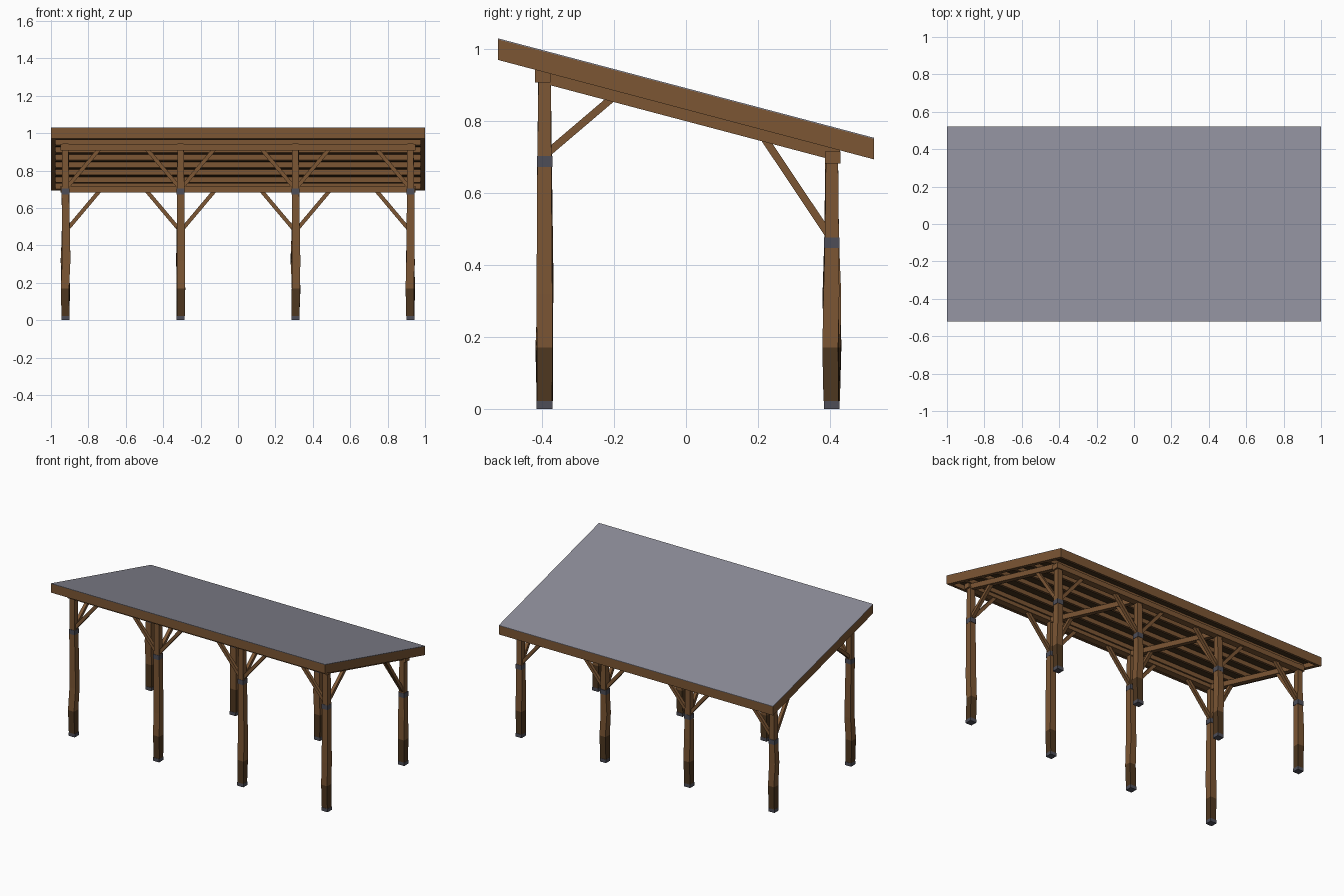
import bpy, bmesh, math, random
from mathutils import Vector

if "Cube" in bpy.data.objects:
    bpy.data.objects.remove(bpy.data.objects["Cube"])

random.seed(4)


def material(name, rgb):
    m = bpy.data.materials.new(name)
    m.diffuse_color = (*rgb, 1)
    m.use_nodes = True
    m.node_tree.nodes["Principled BSDF"].inputs["Base Color"].default_value = m.diffuse_color
    return m


WOOD = material("warm wood", (0.20, 0.093, 0.034))
DARK = material("dark wood", (0.076, 0.038, 0.014))
METAL = material("dark metal", (0.075, 0.075, 0.095))
ROOF = material("grey roofing", (0.26, 0.26, 0.31))

POST_X = (-0.922, -0.307, 0.307, 0.922)
Y0, Y1 = -0.522, 0.522


def top(y):
    """Height of the sloping roof surface."""
    return 1.03 - 0.2645 * (y - Y0)


def add_object(name, bm, *mats):
    bmesh.ops.recalc_face_normals(bm, faces=bm.faces)
    me = bpy.data.meshes.new(name)
    bm.to_mesh(me)
    bm.free()
    for m in mats:
        me.materials.append(m)
    ob = bpy.data.objects.new(name, me)
    bpy.context.collection.objects.link(ob)
    return ob


def loft(bm, rings):
    """Skin a list of rings of points, with end caps."""
    vs = [[bm.verts.new(p) for p in r] for r in rings]
    n = len(vs[0])
    bm.faces.new(vs[0])
    bm.faces.new(vs[-1])
    for a, b in zip(vs, vs[1:]):
        for i in range(n):
            bm.faces.new((a[i], a[(i + 1) % n], b[(i + 1) % n], b[i]))


def square(x, y, z, w, turn=0.0):
    out = []
    for k in range(4):
        a = turn + math.pi / 4 + k * math.pi / 2
        out.append((x + w * 0.7071 * math.cos(a), y + w * 0.7071 * math.sin(a), z))
    return out


def box(name, x0, x1, y0, y1, z0, z1, mat):
    bm = bmesh.new()
    loft(bm, [[(x0, y0, z), (x1, y0, z), (x1, y1, z), (x0, y1, z)] for z in (z0, z1)])
    return add_object(name, bm, mat)


def sloped(name, x0, x1, y0, y1, low, high, mat):
    """Plumb-cut board following the roof slope; low/high are depths below it."""
    bm = bmesh.new()
    loft(bm, [[(x0, y, top(y) - low), (x1, y, top(y) - low),
               (x1, y, top(y) - high), (x0, y, top(y) - high)] for y in (y0, y1)])
    return add_object(name, bm, mat)


def brace(name, a, b, w):
    a, b = Vector(a), Vector(b)
    d = (b - a).normalized()
    s = d.cross(Vector((0, 0, 1))).normalized()
    u = s.cross(d)
    h = w / 2
    bm = bmesh.new()
    loft(bm, [[p + s * i * h + u * j * h for i, j in ((-1, -1), (1, -1), (1, 1), (-1, 1))]
              for p in (a, b)])
    return add_object(name, bm, WOOD)


def post(name, x, y, height, band):
    # Slightly crooked, tapering timber, dark at the foot
    levels = [0.022, 0.17, 0.32, band, height]
    widths = [0.042, 0.044, 0.044, 0.039, 0.034]
    rings = []
    for i, (z, w) in enumerate(zip(levels, widths)):
        j = 0.004 if 0 < i < 3 else 0.001
        rings.append(square(x + random.uniform(-j, j), y + random.uniform(-j, j), z, w,
                            random.uniform(-0.06, 0.06)))
    bm = bmesh.new()
    loft(bm, rings)
    ob = add_object(name, bm, WOOD, DARK)
    for f in ob.data.polygons:
        f.material_index = 1 if f.center.z < 0.17 else 0
    # Metal foot and strap
    for part, z0, z1, w in (("foot", 0, 0.022, 0.044), ("strap", band - 0.015, band + 0.015, 0.043)):
        bm = bmesh.new()
        loft(bm, [square(x, y, z0, w), square(x, y, z1, w)])
        add_object(name + "_" + part, bm, METAL)


# Roof covering, dark decking beneath it, and fascia boards all round
sloped("roof_sheet", -1, 1, Y0, Y1, 0.003, 0, ROOF)
sloped("roof_deck", -0.98, 0.98, Y0 + 0.02, Y1 - 0.02, 0.03, 0.003, DARK)
sloped("front_fascia", -1, 1, Y0, Y0 + 0.025, 0.06, 0.003, WOOD)
sloped("back_fascia", -1, 1, Y1 - 0.025, Y1, 0.06, 0.003, WOOD)
for side, s in (("left", -1), ("right", 1)):
    x0, x1 = sorted((s * 0.975, s))
    sloped(side + "_fascia", x0, x1, Y0 + 0.025, Y1 - 0.025, 0.06, 0.003, WOOD)

# Purlins running lengthwise under the deck
for i in range(6):
    y = -0.375 + i * 0.15
    sloped("purlin", -0.975, 0.975, y - 0.013, y + 0.013, 0.059, 0.03, WOOD)

# Sloping rafters over the posts
for x in POST_X:
    sloped("rafter", x - 0.016, x + 0.016, -0.418, 0.428, 0.092, 0.058, WOOD)

# Long beams on the two rows of posts
box("front_beam", -0.95, 0.95, -0.42, -0.377, 0.908, 0.942, WOOD)
box("back_beam", -0.95, 0.95, 0.386, 0.43, 0.682, 0.716, WOOD)

# Posts with knee braces
for row, y, height, band, inward in (("front", -0.393, 0.915, 0.688, 1),
                                     ("back", 0.405, 0.69, 0.462, -1)):
    for i, x in enumerate(POST_X):
        post(row + "_post", x, y, height, band)
        for s in (-1, 1):
            if 0 <= i + s < 4:
                brace(row + "_brace", (x + s * 0.01, y, band + 0.025),
                      (x + s * 0.185, y, height + 0.005), 0.021)
        ye = y + inward * 0.185
        brace(row + "_rafter_brace", (x, y + inward * 0.01, band + 0.025),
              (x, ye, top(ye) - 0.085), 0.021)
